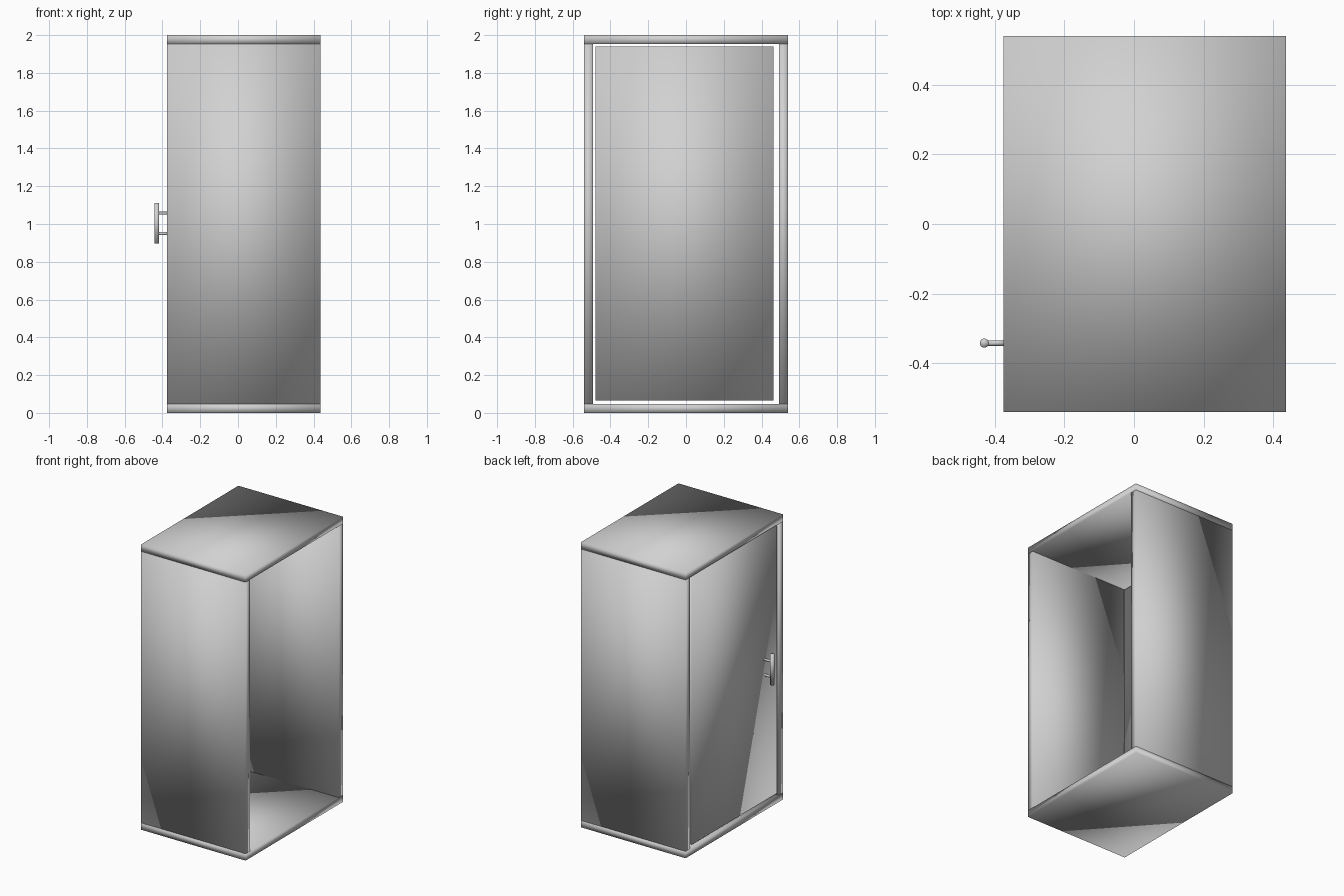
import bpy
import math

cube = bpy.data.objects.get("Cube")
if cube:
    bpy.data.objects.remove(cube, do_unlink=True)

# One plain grey finish for the whole cabin
grey = bpy.data.materials.new("light_grey")
grey.use_nodes = True
colour = (0.64, 0.64, 0.64, 1)
grey.diffuse_color = colour
grey.node_tree.nodes["Principled BSDF"].inputs["Base Color"].default_value = colour


def finish(name):
    """Name the active part, colour it and shade it softly all over."""
    obj = bpy.context.object
    obj.name = name
    obj.data.materials.append(grey)
    bpy.ops.object.transform_apply(location=False, rotation=True, scale=True)
    bpy.ops.object.shade_smooth()
    return obj


def box(name, low, high):
    """Box between two opposite corners."""
    centre = [(a + b) / 2 for a, b in zip(low, high)]
    bpy.ops.mesh.primitive_cube_add(size=1, location=centre)
    bpy.context.object.scale = [b - a for a, b in zip(low, high)]
    return finish(name)


def rod(name, radius, length, centre, rotation=(0, 0, 0)):
    bpy.ops.mesh.primitive_cylinder_add(
        vertices=32, radius=radius, depth=length,
        location=centre, rotation=rotation)
    return finish(name)


# Cabin shell, open on the +x side
X0, X1, Y, TOP, WALL = -0.375, 0.437, 0.54, 2.0, 0.048
box("floor_slab", (X0, -Y, 0), (X1, Y, WALL))
box("roof_slab", (X0, -Y, TOP - WALL), (X1, Y, TOP))
box("front_wall", (X0, -Y, WALL), (X1, WALL - Y, TOP - WALL))
box("back_wall", (X0, Y - WALL, WALL), (X1, Y, TOP - WALL))

# Door on the -x side, with a narrow gap around it
box("door", (-0.37, -0.48, 0.065), (-0.32, 0.463, 1.94))

# Door handle: upright bar on two short posts
HANDLE_Y, HANDLE_Z = -0.342, 1.003
rod("handle_bar", 0.013, 0.215, (-0.43, HANDLE_Y, HANDLE_Z))
for name, side in (("lower_handle_post", -1), ("upper_handle_post", 1)):
    rod(name, 0.008, 0.07, (-0.395, HANDLE_Y, HANDLE_Z + side * 0.054),
        (0, math.pi / 2, 0))
